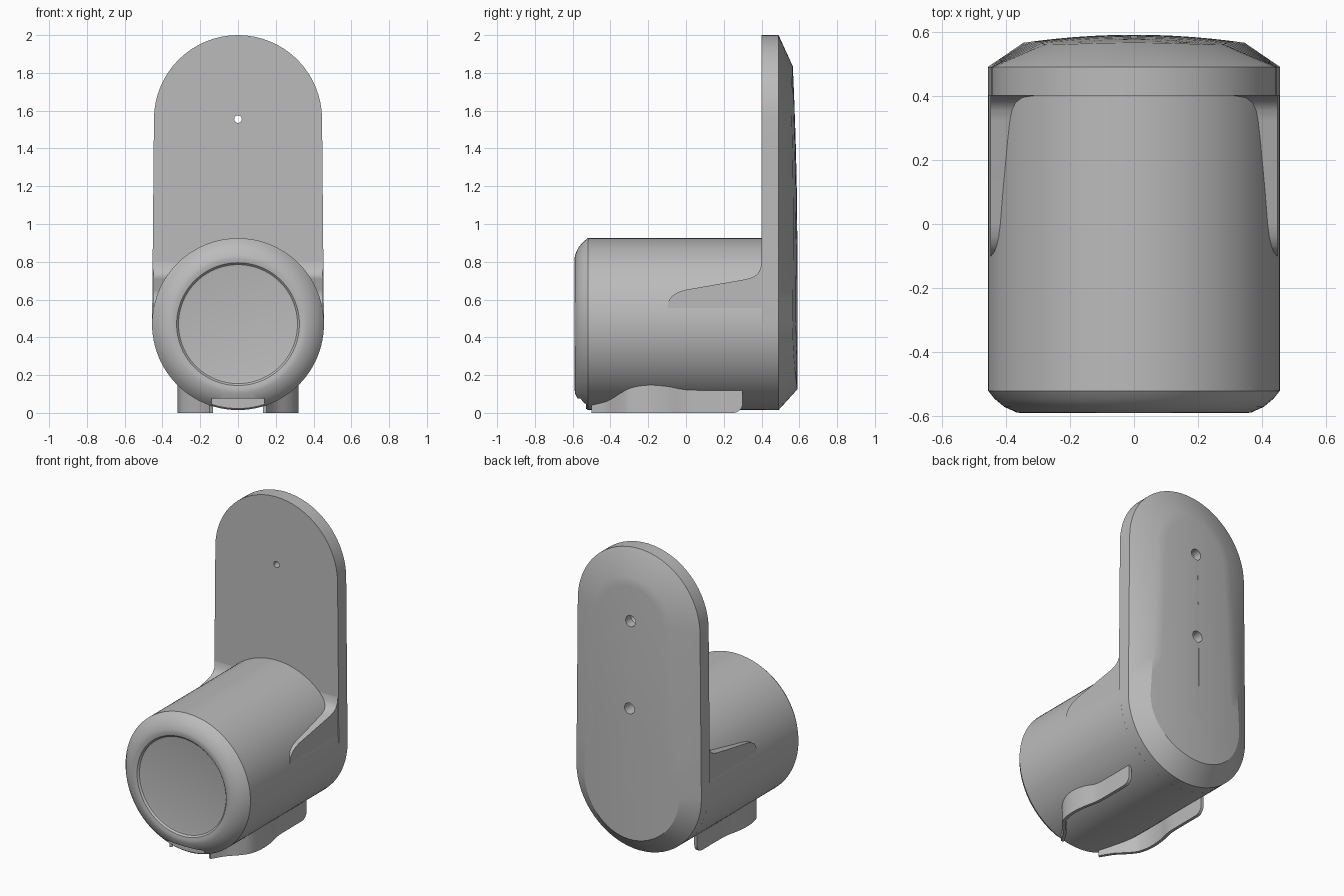
import bpy, bmesh, math
from mathutils import Vector

cube = bpy.data.objects.get("Cube")
if cube:
    bpy.data.objects.remove(cube)

grey = bpy.data.materials.new("plain grey")
grey.use_nodes = True
grey.diffuse_color = (0.5, 0.5, 0.5, 1)
grey.node_tree.nodes["Principled BSDF"].inputs["Base Color"].default_value = (0.5, 0.5, 0.5, 1)

AXIS_Z, RADIUS = 0.47, 0.455       # barrel axis height and radius
TOP_Z, TOP_RADIUS = 1.555, 0.445   # rounded upper end of the plate


def make(name, rings, closed=True):
    """Loft equal-length rings into a solid, capping both ends."""
    bm = bmesh.new()
    loops = [[bm.verts.new(p) for p in ring] for ring in rings]
    n = len(loops[0])
    for a, b in zip(loops, loops[1:]):
        for i in range(n):
            j = (i + 1) % n
            bm.faces.new((a[i], a[j], b[j], b[i]))
    bm.faces.new(loops[0])
    bm.faces.new(loops[-1])
    bmesh.ops.recalc_face_normals(bm, faces=bm.faces)
    mesh = bpy.data.meshes.new(name)
    bm.to_mesh(mesh)
    bm.free()
    mesh.materials.append(grey)
    obj = bpy.data.objects.new(name, mesh)
    bpy.context.collection.objects.link(obj)
    return obj


def lathe(name, profile, z, sides):
    """Turn (radius, y) pairs around a front-to-back axis at height z."""
    turn = [2 * math.pi * i / sides for i in range(sides)]
    return make(name, [[(r * math.cos(a), y, z + r * math.sin(a)) for a in turn]
                       for r, y in profile])


def activate(obj):
    bpy.ops.object.select_all(action='DESELECT')
    obj.select_set(True)
    bpy.context.view_layer.objects.active = obj


def smooth(obj, angle=25):
    activate(obj)
    bpy.ops.object.shade_smooth_by_angle(angle=math.radians(angle))


def cut(obj, cutter):
    cutter.hide_render = True
    mod = obj.modifiers.new("cut", 'BOOLEAN')
    mod.operation = 'DIFFERENCE'
    mod.solver = 'EXACT'
    mod.object = cutter
    activate(obj)
    bpy.ops.object.modifier_apply(modifier=mod.name)
    bpy.data.objects.remove(cutter)


def block(name, x, y0, y1, z0, z1):
    return make(name, [[(s, y0, z0), (s, y1, z0), (s, y1, z1), (s, y0, z1)] for s in (-x, x)])


# Barrel with rounded front rim, shallow dished face and a notch underneath
barrel = lathe("barrel", [(RADIUS, 0.42), (RADIUS, -0.52), (0.435, -0.545), (0.405, -0.57),
                          (0.365, -0.588), (0.345, -0.59), (0.325, -0.586), (0.315, -0.575),
                          (0.3, -0.572)], AXIS_Z, 96)
cut(barrel, block("notch_cutter", 0.14, -0.7, -0.53, -0.1, 0.075))
smooth(barrel)


# Back plate: long rounded outline, chamfered edge and gently domed back
def outline(low_r, top_r, depth):
    pts = []
    for i in range(33):
        a = math.pi * i / 32
        pts.append((top_r * math.cos(a), TOP_Z + top_r * math.sin(a)))
    for i in range(1, 8):
        t = i / 8
        pts.append((-top_r + (top_r - low_r) * t, TOP_Z + (AXIS_Z - TOP_Z) * t))
    for i in range(33):
        a = math.pi * (1 + i / 32)
        pts.append((low_r * math.cos(a), AXIS_Z + low_r * math.sin(a)))
    for i in range(7, 0, -1):
        t = i / 8
        pts.append((top_r + (low_r - top_r) * t, TOP_Z + (AXIS_Z - TOP_Z) * t))
    return [(x, depth(x, z), z) for x, z in pts]


def dome(x, z):
    return 0.59 - 0.21 * x * x - 0.023 * max(0, z - 0.8) ** 2


rings = [outline(RADIUS, TOP_RADIUS, lambda x, z, y=y: y) for y in (0.4, 0.49)]
rings += [outline(0.345 * f, 0.28 * f, dome) for f in (1, 0.8, 0.6, 0.4, 0.2, 0.03)]
plate = make("back_plate", rings)

# Upper screw hole goes through, lower one is blind
cut(plate, lathe("through_cutter", [(0.036, 0.7), (0.036, 0.52), (0.02, 0.5), (0.02, 0.3)], TOP_Z, 24))
cut(plate, lathe("blind_cutter", [(0.036, 0.7), (0.036, 0.5), (0.02, 0.48)], 0.985, 24))
smooth(plate)

# Side gussets: sloped shoulder blending the barrel sides into the plate
shoulder = [(0.41, 0.47), (0.41, 0.8), (0.4, 0.8), (0.394, 0.762), (0.378, 0.735),
            (0.355, 0.719), (0.32, 0.708), (0, 0.652), (-0.04, 0.64), (-0.07, 0.622),
            (-0.09, 0.597), (-0.1, 0.56), (-0.1, 0.47)]
gusset = make("side_gussets", [[(x, y, z) for y, z in shoulder] for x in (-0.447, 0.447)])
smooth(gusset, 35)


# Thin wavy feet under the barrel
def spline(points, steps):
    p = [Vector(q) for q in points]
    p = [p[0] * 2 - p[1]] + p + [p[-1] * 2 - p[-2]]
    out = []
    for a, b, c, d in zip(p, p[1:], p[2:], p[3:]):
        for i in range(steps):
            t = i / steps
            out.append(0.5 * (2 * b + (c - a) * t + (2 * a - 5 * b + 4 * c - d) * t * t
                              + (3 * b - a - 3 * c + d) * t ** 3))
    return out


path = spline([(0.15, -0.5), (0.2, -0.42), (0.267, -0.35), (0.305, -0.29), (0.32, -0.2),
               (0.313, -0.1), (0.293, 0), (0.29, 0.1), (0.29, 0.25)], 5)
path += [Vector((0.29, 0.25 + 0.05 * math.sin(math.radians(a)))) for a in range(0, 91, 15)]

for side, label in ((1, "left"), (-1, "right")):
    sections = []
    for i, p in enumerate(path):
        t = (path[min(i + 1, len(path) - 1)] - path[max(i - 1, 0)]).normalized()
        inner = p - Vector((t.y, -t.x)) * 0.02
        over = max(0, p.y - 0.25)
        low = 0.05 - math.sqrt(max(0, 0.0025 - over * over))
        high = 0.2
        sections.append([(side * p.x, p.y, low), (side * p.x, p.y, high),
                         (side * inner.x, inner.y, high), (side * inner.x, inner.y, low)])
    smooth(make(label + "_foot", sections), 35)
